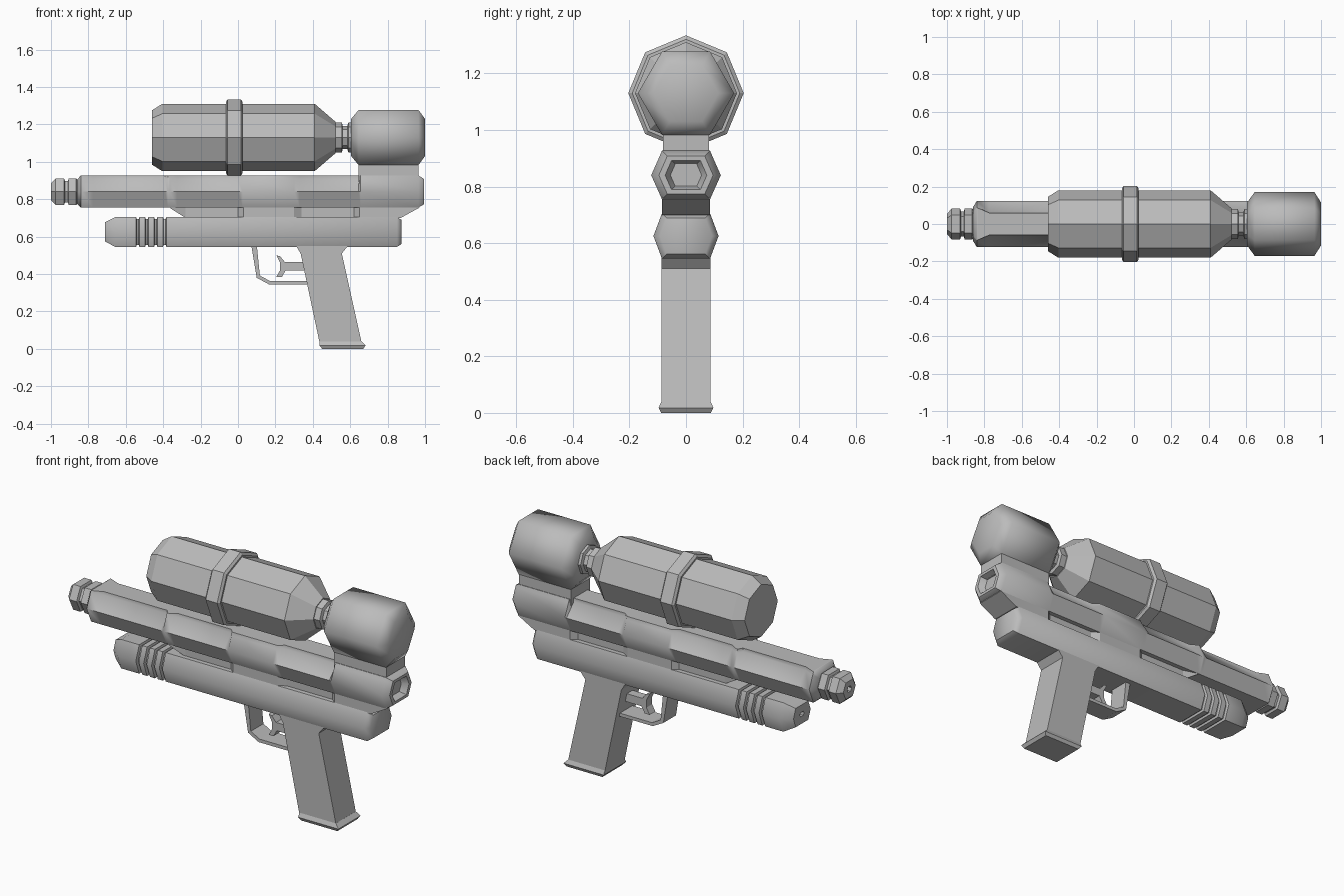
import bpy, bmesh, math

if "Cube" in bpy.data.objects:
    bpy.data.objects.remove(bpy.data.objects["Cube"])

grey = bpy.data.materials.new("plain_grey")
grey.use_nodes = True
COLOUR = (0.5, 0.5, 0.5, 1)
grey.diffuse_color = COLOUR
grey.node_tree.nodes["Principled BSDF"].inputs["Base Color"].default_value = COLOUR


def finish(name, bm, smooth=0):
    bmesh.ops.recalc_face_normals(bm, faces=bm.faces)
    mesh = bpy.data.meshes.new(name)
    bm.to_mesh(mesh)
    bm.free()
    mesh.materials.append(grey)
    ob = bpy.data.objects.new(name, mesh)
    bpy.context.collection.objects.link(ob)
    if smooth:
        bpy.ops.object.select_all(action='DESELECT')
        ob.select_set(True)
        bpy.context.view_layer.objects.active = ob
        bpy.ops.object.shade_smooth_by_angle(angle=math.radians(smooth))
    return ob


def loft(name, rings, smooth=0):
    """Skin matching rings of 3D points and cap both ends."""
    bm = bmesh.new()
    loops = [[bm.verts.new(p) for p in ring] for ring in rings]
    n = len(loops[0])
    for a, b in zip(loops, loops[1:]):
        for i in range(n):
            j = (i + 1) % n
            bm.faces.new((a[i], a[j], b[j], b[i]))
    bm.faces.new(loops[0])
    bm.faces.new(loops[-1])
    return finish(name, bm, smooth)


def tube(name, stations, section, z, smooth=0):
    """Section (y, z) scaled along the x axis by (x, scale) stations."""
    return loft(name, [[(x, y * s, z + h * s) for y, h in section]
                       for x, s in stations], smooth)


def regular(n):
    return [(math.cos(math.tau * i / n), math.sin(math.tau * i / n)) for i in range(n)]


def hexagon(wide, flat, high):
    return [(wide, 0), (flat, high), (-flat, high), (-wide, 0), (-flat, -high), (flat, -high)]


def plate(name, outline, half):
    """Side outline (x, z) given thickness across y."""
    return loft(name, [[(x, y, z) for x, z in outline] for y in (-half, half)])


# Scope, its clamp ring and the block behind it
tube("scope_body", [(-0.46, 0.145), (-0.405, 0.18), (0.41, 0.18), (0.52, 0.085)],
     regular(8), 1.13)
tube("scope_ring", [(-0.065, 0.19), (-0.055, 0.204), (0.015, 0.204), (0.025, 0.19)],
     regular(8), 1.13)
tube("scope_neck", [(0.5, 0.08), (0.555, 0.08), (0.56, 0.062), (0.585, 0.062),
                    (0.59, 0.08), (0.62, 0.08)], regular(8), 1.13)
tube("rear_block", [(0.605, 0.115), (0.645, 0.17), (0.965, 0.17), (1.0, 0.115)],
     regular(6), 1.13, 62)
plate("block_mount", [(0.645, 0.88), (0.645, 1.03), (0.965, 1.03), (0.965, 0.88)], 0.082)


# Barrel housing with stepped channels along its upper edges
def barrel_ring(x, scale=1, cut=0):
    half = [(0.085, -0.085), (0.123, 0), (0.092 - 0.032 * cut, 0.07 - 0.003 * cut),
            (0.085 - 0.025 * cut, 0.087)]
    ring = half + [(-y, h) for y, h in reversed(half)]
    return [(x, y * scale, 0.84 + h * scale) for y, h in ring]


rings = [barrel_ring(-0.86, 0.75), barrel_ring(-0.84)]
for start, end, ramp_in, ramp_out in ((-0.835, -0.375, 0.06, 0.015),
                                      (-0.365, 0.025, 0.04, 0.025),
                                      (0.3, 0.655, 0.03, 0.01)):
    rings += [barrel_ring(start), barrel_ring(start + ramp_in, cut=1),
              barrel_ring(end - ramp_out, cut=1), barrel_ring(end)]
rings += [barrel_ring(x, s) for x, s in ((0.965, 1), (0.995, 0.78), (0.995, 0.6), (0.96, 0.45))]
loft("barrel_housing", rings, 50)

# Muzzle with a small bore
tube("muzzle", [(-0.96, 0.22), (-1.0, 0.22), (-1.0, 0.65), (-0.975, 1), (-0.93, 1),
                (-0.925, 0.82), (-0.91, 0.82), (-0.905, 1), (-0.865, 1), (-0.85, 0.8)],
     hexagon(0.083, 0.048, 0.07), 0.84)

# Web joining the barrel to the lower tube, narrow in the side recesses
web = []
for x, half, bottom in ((-0.36, 0.085, 0.75), (-0.28, 0.06, 0.7), (0.0, 0.06, 0.7),
                        (0.03, 0.085, 0.7), (0.3, 0.085, 0.7), (0.34, 0.06, 0.7),
                        (0.62, 0.06, 0.7), (0.65, 0.085, 0.7), (0.87, 0.085, 0.7),
                        (0.97, 0.085, 0.755)):
    web.append([(x, -half, bottom), (x, half, bottom), (x, half, 0.765), (x, -half, 0.765)])
loft("joining_web", web)

# Lower tube with ribbed grip bands
stations = [(-0.68, 0.15), (-0.71, 0.15), (-0.71, 0.65), (-0.655, 1)]
for i in range(4):
    x = -0.545 + i * 0.048
    stations += [(x, 1), (x + 0.004, 0.86), (x + 0.014, 0.86), (x + 0.018, 1)]
stations += [(-0.36, 1), (0.85, 1), (0.875, 0.8)]
tube("lower_tube", stations, hexagon(0.115, 0.085, 0.08), 0.625, 50)

# Grip, its base plate, trigger guard and trigger
plate("grip", [(0.305, 0.56), (0.335, 0.51), (0.44, 0.015), (0.665, 0.015),
               (0.555, 0.51), (0.595, 0.56)], 0.087)
loft("grip_base", [[(x, y, z) for x, y in ((a, -h), (b, -h), (b, h), (a, h))]
                   for z, a, b, h in ((0, 0.45, 0.67, 0.088), (0.018, 0.435, 0.682, 0.097),
                                      (0.04, 0.437, 0.66, 0.087))])
plate("trigger_guard", [(0.07, 0.56), (0.1, 0.38), (0.165, 0.345), (0.38, 0.345),
                        (0.38, 0.363), (0.17, 0.363), (0.117, 0.392), (0.1, 0.56)], 0.055)
plate("trigger", [(0.205, 0.5), (0.225, 0.495), (0.25, 0.465), (0.36, 0.465),
                  (0.36, 0.42), (0.255, 0.42), (0.235, 0.385), (0.205, 0.385),
                  (0.225, 0.42), (0.225, 0.46)], 0.025)
